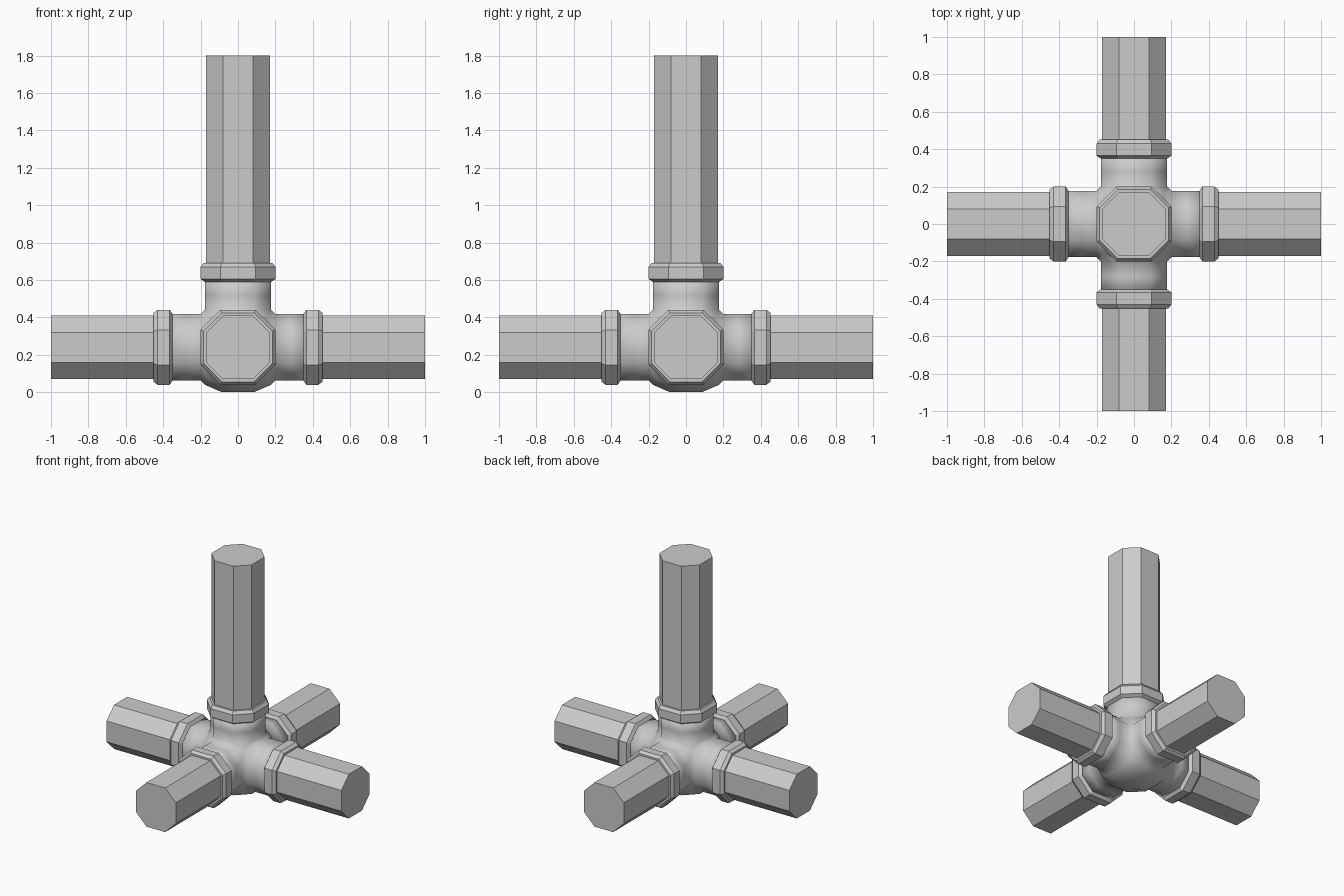
import bpy, bmesh
from mathutils import Vector
from itertools import product

if "Cube" in bpy.data.objects:
    bpy.data.objects.remove(bpy.data.objects["Cube"])

CZ = 0.24          # height of the joint centre
K = 0.47           # octagon corner ratio
HUB, NECK = 0.20, 0.177
ARMS = {"right": (1, 0, 0), "left": (-1, 0, 0), "back": (0, 1, 0),
        "front": (0, -1, 0), "top": (0, 0, 1)}


def loft(bm, axis, profile, start=False, end=False):
    """Octagonal rings (distance, half width) lofted along an axis."""
    q = Vector((0, 0, 1)).rotation_difference(Vector(axis))
    rings = []
    for d, r in profile:
        w = r * K
        pts = [(r, -w), (r, w), (w, r), (-w, r), (-r, w), (-r, -w), (-w, -r), (w, -r)]
        rings.append([bm.verts.new(q @ Vector((x, y, d))) for x, y in pts])
    for a, b in zip(rings, rings[1:]):
        for i in range(8):
            j = (i + 1) % 8
            bm.faces.new((a[i], a[j], b[j], b[i]))
    if start:
        bm.faces.new(rings[0][::-1])
    if end:
        bm.faces.new(rings[-1])


def finish(bm, name, smooth=False):
    bmesh.ops.remove_doubles(bm, verts=bm.verts, dist=0.0005)
    bmesh.ops.recalc_face_normals(bm, faces=bm.faces)
    for f in bm.faces:
        f.smooth = smooth
    me = bpy.data.meshes.new(name)
    bm.to_mesh(me)
    bm.free()
    ob = bpy.data.objects.new(name, me)
    ob.location.z = CZ
    bpy.context.collection.objects.link(ob)


# Smooth joint body: five necks and a blunt underside
bm = bmesh.new()
for axis in ARMS.values():
    loft(bm, axis, [(HUB, NECK), (0.28, NECK), (0.37, NECK)], end=True)
loft(bm, (0, 0, -1), [(HUB, NECK), (CZ, 0.085)], end=True)

# Corner webs, one per octant, with a slightly raised middle
w = NECK * K
hexagon = [(HUB, w, NECK), (HUB, NECK, w), (NECK, HUB, w),
           (w, HUB, NECK), (w, NECK, HUB), (NECK, w, HUB)]
for s in product((1, -1), repeat=3):
    vs = [bm.verts.new([a * b for a, b in zip(s, p)]) for p in hexagon]
    mid = bm.verts.new([a * 0.16 for a in s])
    for i in range(6):
        bm.faces.new((vs[i], vs[(i + 1) % 6], mid))

# Bevel strips between neighbouring necks
for i, j, k in ((0, 1, 2), (1, 2, 0), (2, 0, 1)):
    for si, sj in product((1, -1), repeat=2):
        quad = []
        for a, b, c in ((HUB, NECK, w), (HUB, NECK, -w), (NECK, HUB, -w), (NECK, HUB, w)):
            p = [0, 0, 0]
            p[i], p[j], p[k] = a * si, b * sj, c
            quad.append(bm.verts.new(p))
        bm.faces.new(quad)
finish(bm, "joint_body", smooth=True)

# Collars and pipes
for side, axis in ARMS.items():
    bm = bmesh.new()
    loft(bm, axis, [(0.35, 0.178), (0.365, 0.20), (0.43, 0.20), (0.452, 0.184)], True, True)
    finish(bm, side + "_collar")
    bm = bmesh.new()
    loft(bm, axis, [(0.40, 0.17), (1.56 if side == "top" else 1.0, 0.17)], True, True)
    finish(bm, side + "_pipe")
